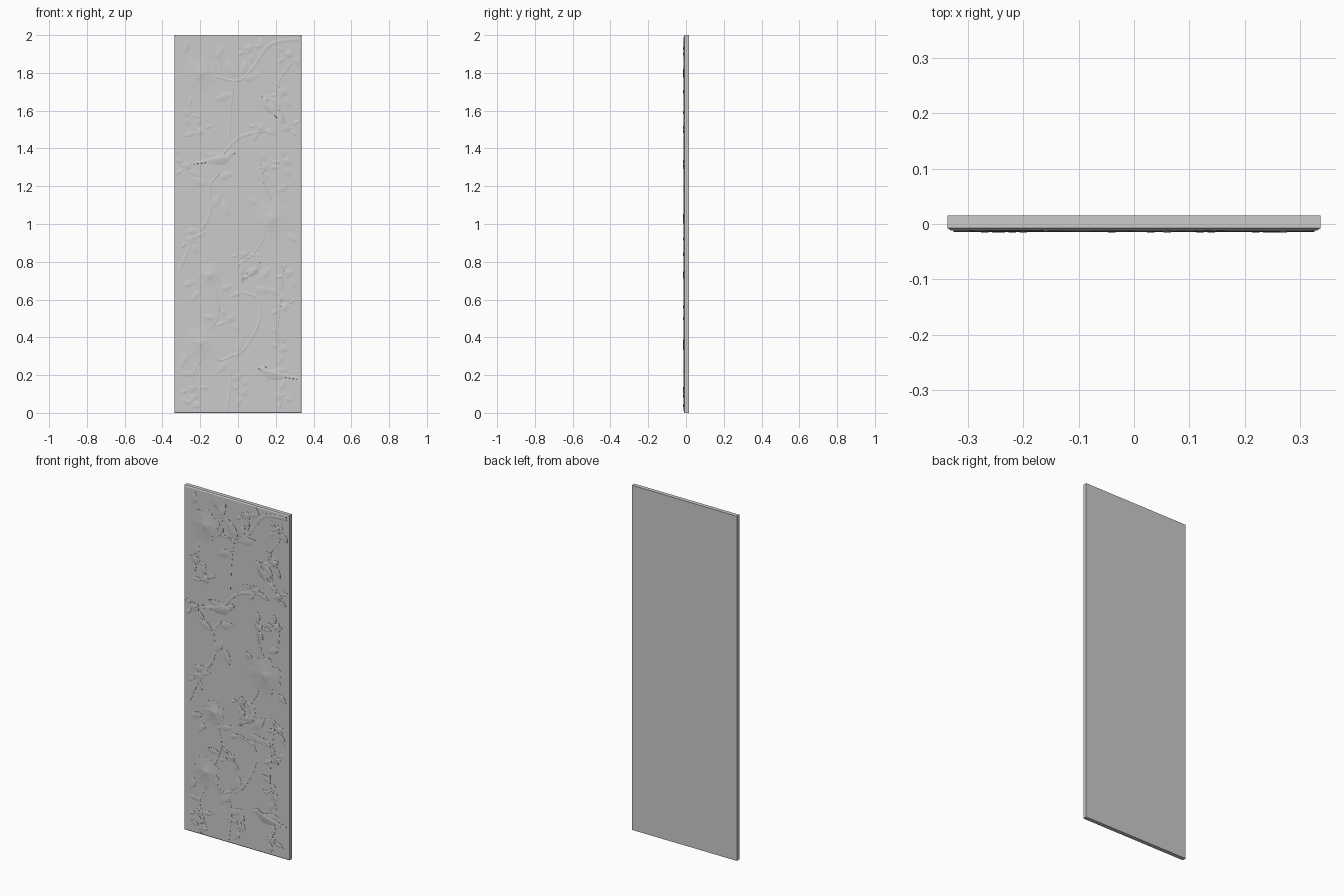
import bpy, bmesh
from math import sin, cos, pi, radians, atan2
from mathutils import Vector

FRONT = -0.0115          # y of the flat front face
HX, HZ = 0.337, 2.0      # half width, height


def clamp(x, z):
    return max(-0.326, min(0.326, x)), max(0.01, min(1.99, z))


def finish(bm, name, smooth=True):
    bmesh.ops.recalc_face_normals(bm, faces=bm.faces)
    me = bpy.data.meshes.new(name)
    bm.to_mesh(me)
    bm.free()
    ob = bpy.data.objects.new(name, me)
    bpy.context.collection.objects.link(ob)
    if smooth:
        bpy.ops.object.select_all(action='DESELECT')
        ob.select_set(True)
        bpy.context.view_layer.objects.active = ob
        bpy.ops.object.shade_smooth_by_angle(angle=radians(35))


def skin(bm, rings):
    """Bridge open rings of equal length and cap both ends."""
    vs = [[bm.verts.new(p) for p in r] for r in rings]
    n = len(vs[0])
    for a, b in zip(vs, vs[1:]):
        for i in range(n):
            bm.faces.new((a[i], a[(i + 1) % n], b[(i + 1) % n], b[i]))
    bm.faces.new(vs[0])
    bm.faces.new(vs[-1])


def relief(bm, pts, cx, cz, low=0.0015, high=0.0028, inset=0.85):
    """Raised plate with a softened rim from a 2D outline."""
    rings = []
    for s, y in ((1, FRONT + 0.001), (1, FRONT - low), (inset, FRONT - high)):
        ring = []
        for x, z in pts:
            px, pz = clamp(cx + (x - cx) * s, cz + (z - cz) * s)
            ring.append((px, y, pz))
        rings.append(ring)
    skin(bm, rings)


def curve(pts, steps=8):
    """Catmull-Rom samples through the points."""
    p = [Vector(q) for q in pts]
    p = [2 * p[0] - p[1]] + p + [2 * p[-1] - p[-2]]
    out = []
    for i in range(1, len(p) - 2):
        a, b, c, d = p[i - 1:i + 3]
        for k in range(steps):
            t = k / steps
            out.append(0.5 * (2 * b + (c - a) * t + (2 * a - 5 * b + 4 * c - d) * t * t
                              + (3 * b - a - 3 * c + d) * t ** 3))
    return out + [p[-2]]


def branch(bm, pts, w0, w1):
    c = curve(pts)
    rings = []
    for i, p in enumerate(c):
        d = (c[min(i + 1, len(c) - 1)] - c[max(i - 1, 0)]).normalized()
        n = Vector((-d.y, d.x)) * (w0 + (w1 - w0) * i / (len(c) - 1))
        ring = []
        for s, y in ((1, FRONT + 0.001), (1, FRONT - 0.001), (0.5, FRONT - 0.0024),
                     (-0.5, FRONT - 0.0024), (-1, FRONT - 0.001), (-1, FRONT + 0.001)):
            x, z = clamp(p.x + n.x * s, p.y + n.y * s)
            ring.append((x, y, z))
        rings.append(ring)
    skin(bm, rings)


def leaf(bm, x, z, deg, length, width=0.42):
    a = radians(deg)
    half = [(t / 7, sin(pi * (t / 7) ** 0.85) * width * 0.5) for t in range(8)]
    prof = half + [(u, -v) for u, v in half[-2:0:-1]]
    pts = [(x + length * (u * cos(a) - v * sin(a)), z + length * (u * sin(a) + v * cos(a)))
           for u, v in prof]
    relief(bm, pts, x + length * 0.5 * cos(a), z + length * 0.5 * sin(a), inset=0.7)


def lobed(x, z, r, petals, depth, turn, n=6):
    m = petals * n
    return [(x + r * k * cos(t), z + r * k * sin(t))
            for i in range(m)
            for t in [2 * pi * i / m + turn]
            for k in [1 - depth * (1 - abs(sin(petals * (t - turn) / 2)))]]


# Slab with a narrow chamfer around the front
bm = bmesh.new()
skin(bm, [[(sx * (HX - c), y, HZ / 2 + sz * (HZ / 2 - c))
           for sx, sz in ((-1, -1), (1, -1), (1, 1), (-1, 1))]
          for c, y in ((0, 0.0155), (0, -0.0075), (0.006, FRONT))])
finish(bm, "panel_slab", smooth=False)

# Branches and stems
bm = bmesh.new()
for pts, w0, w1 in (
    ([(-0.12, 1.78), (0, 1.76), (0.08, 1.83), (0.17, 1.95), (0.32, 1.98)], 0.006, 0.012),
    ([(0.17, 1.5), (0.01, 1.46), (-0.09, 1.36)], 0.012, 0.006),
    ([(-0.02, 1.76), (-0.04, 1.62), (-0.05, 1.46)], 0.006, 0.011),
    ([(-0.1, 1.27), (-0.15, 1.2), (-0.15, 1.05), (-0.25, 0.89), (-0.31, 0.76)], 0.006, 0.012),
    ([(0.14, 0.93), (0.09, 0.85), (0.0, 0.78)], 0.005, 0.004),
    ([(0.02, 0.64), (0.11, 0.6), (0.11, 0.48), (0.04, 0.35), (-0.02, 0.3)], 0.006, 0.012),
    ([(-0.06, 0.01), (-0.04, 0.18), (-0.06, 0.27)], 0.011, 0.006),
    ([(-0.02, 0.31), (-0.1, 0.28), (-0.15, 0.35)], 0.008, 0.005),
    ([(-0.12, 0.66), (-0.1, 0.55), (-0.14, 0.43)], 0.005, 0.004),
    ([(0.24, 0.76), (0.22, 0.58), (0.21, 0.4), (0.25, 0.27)], 0.004, 0.008),
    ([(0.28, 1.85), (0.2, 1.7), (0.27, 1.5)], 0.004, 0.005),
    ([(0.12, 1.33), (0.14, 1.22), (0.18, 1.12)], 0.004, 0.004),
    ([(-0.16, 1.95), (-0.1, 1.88), (-0.09, 1.78)], 0.004, 0.005),
    ([(-0.2, 0.28), (-0.24, 0.18), (-0.2, 0.05)], 0.004, 0.006),
):
    branch(bm, pts, w0, w1)
finish(bm, "branches")

# Large roses with layered petals
bm = bmesh.new()
for x, z, r in ((-0.2, 1.8, 0.1), (0.18, 1.03, 0.115), (-0.2, 0.37, 0.095), (-0.15, 0.73, 0.075)):
    for i, (s, petals) in enumerate(((1, 7), (0.72, 6), (0.48, 5), (0.25, 3))):
        low = 0.001 + i * 0.0006
        relief(bm, lobed(x, z, r * s, petals, 0.28, 0.5 * i), x, z, low, low + 0.0006, 0.9)
finish(bm, "roses")

# Small five-petal blossoms, each with a few leaves
sprigs = ((-0.27, 1.59, 200), (-0.2, 1.49, 320), (0.24, 1.7, 60), (0.26, 1.51, 250),
          (0.12, 1.51, 100), (-0.27, 1.31, 80), (0.26, 1.33, 40), (0.14, 1.3, 220),
          (-0.25, 0.92, 150), (0.27, 0.74, 60), (0.25, 0.56, 330), (-0.04, 0.5, 70),
          (0.24, 0.34, 20), (-0.24, 0.13, 130), (0.03, 0.11, 10), (0.22, 0.09, 200),
          (0.27, 1.9, 80), (0.03, 0.84, 120), (0.06, 1.93, 140), (-0.22, 0.04, 20))
bm, lv = bmesh.new(), bmesh.new()
for x, z, a in sprigs:
    relief(bm, lobed(x, z, 0.03, 5, 0.45, radians(a)), x, z, 0.0015, 0.0025, 0.8)
    relief(bm, lobed(x, z, 0.009, 5, 0, 0, 2), x, z, 0.003, 0.0035, 0.7)
    for k, da in enumerate((70, 140, 235)):
        t = radians(a + da)
        leaf(lv, x + 0.026 * cos(t), z + 0.026 * sin(t), a + da, 0.05 + 0.008 * k)
finish(bm, "blossoms")

# Larger single leaves along the branches: x, z, direction, length
for x, z, a, l in (
    (0.0, 1.77, 120, 0.13), (0.02, 1.78, 75, 0.1), (-0.03, 1.69, 200, 0.11), (0.02, 1.76, 20, 0.11),
    (-0.12, 1.87, 60, 0.1), (-0.28, 1.9, 80, 0.08), (-0.16, 1.2, 150, 0.1), (-0.11, 1.24, 20, 0.1),
    (-0.14, 1.08, 60, 0.1), (-0.08, 1.12, 290, 0.1), (-0.2, 0.97, 190, 0.09), (0.09, 0.85, 280, 0.1),
    (0.05, 0.8, 240, 0.09), (0.11, 0.7, 50, 0.11), (0.08, 0.66, 350, 0.11), (0.02, 0.64, 200, 0.07),
    (-0.1, 0.65, 20, 0.09), (-0.22, 0.7, 200, 0.09), (-0.2, 0.65, 230, 0.08), (-0.11, 0.5, 170, 0.08),
    (-0.05, 0.28, 230, 0.1), (0.0, 0.31, 80, 0.1), (-0.27, 0.32, 250, 0.09), (-0.23, 0.2, 170, 0.08),
    (-0.04, 0.17, 30, 0.09), (0.22, 0.42, 150, 0.07), (0.22, 0.62, 140, 0.07), (0.2, 1.17, 30, 0.09),
    (0.26, 0.95, 320, 0.08), (0.1, 1.1, 140, 0.07), (0.23, 1.62, 140, 0.1), (0.13, 1.93, 100, 0.07),
):
    leaf(lv, x, z, a, l)
finish(lv, "leaves")

# Perched birds: one outline, mirrored and turned, plus a raised wing
outline = [(-0.12, 0.03), (-0.1, 0.045), (-0.08, 0.045), (-0.06, 0.03), (-0.01, 0.025), (0.04, 0.012),
           (0.12, 0.0), (0.125, -0.015), (0.05, -0.012), (0.0, -0.03), (-0.05, -0.03), (-0.085, 0.0),
           (-0.1, 0.02)]
bm = bmesh.new()
for x, z, flip, deg, s in ((-0.12, 1.34, -1, 5, 0.95), (0.21, 0.2, 1, -5, 0.9),
                           (0.17, 1.61, 1, -45, 0.7), (0.07, 0.74, -1, 35, 0.6)):
    a = radians(deg)

    def place(u, v):
        u, v = u * flip * s, v * s
        return x + u * cos(a) - v * sin(a), z + u * sin(a) + v * cos(a)

    relief(bm, [place(*p) for p in outline], *place(-0.03, 0.0), 0.0015, 0.0028, 0.88)
    wx, wz = place(-0.05, 0.01)
    tx, tz = place(0.06, 0.04)
    leaf(bm, wx, wz, atan2(tz - wz, tx - wx) * 180 / pi, 0.12 * s, 0.38)
finish(bm, "birds")
